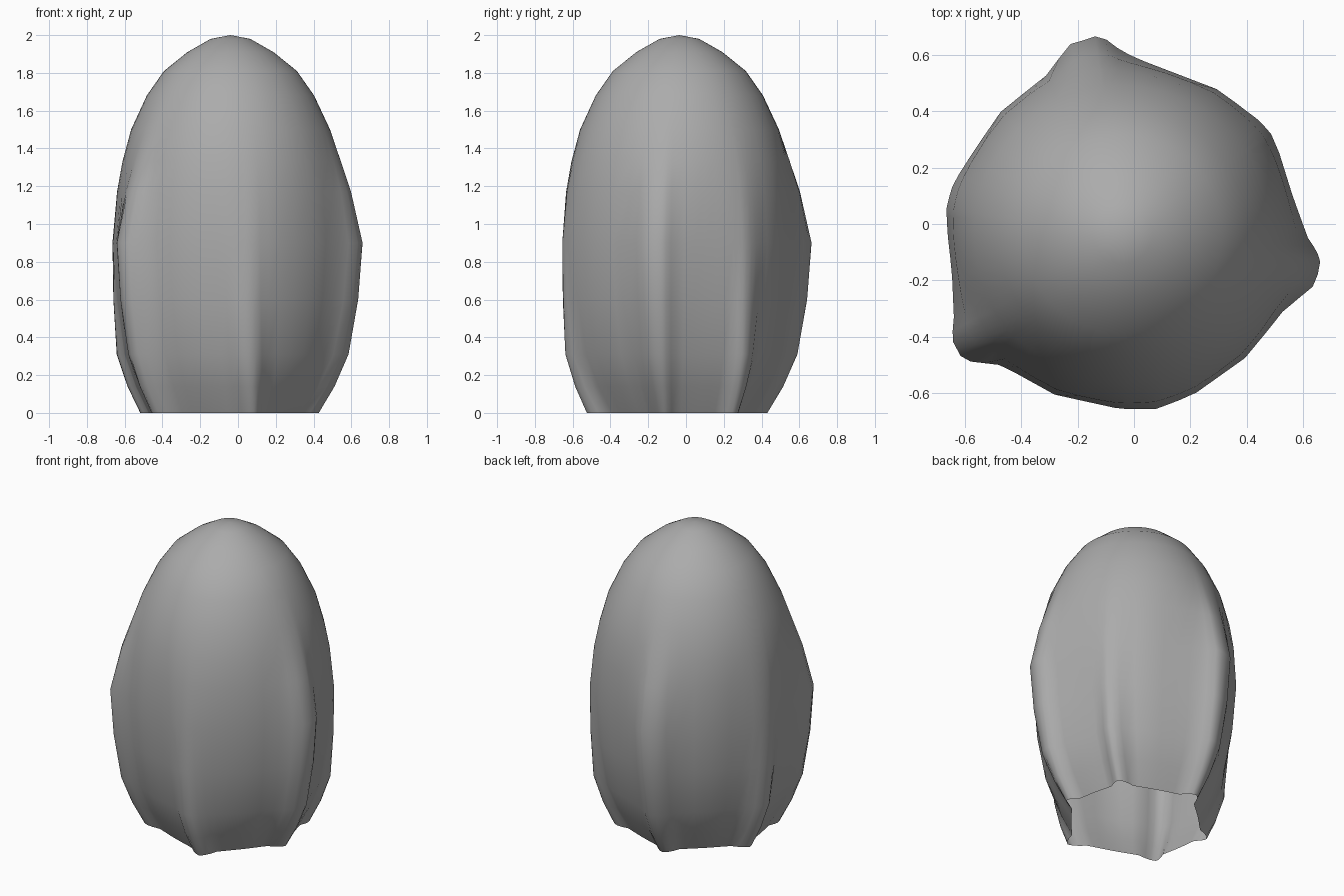
import bpy, bmesh
from math import sin, cos, radians, degrees, atan2, hypot, exp, pi

if "Cube" in bpy.data.objects:
    bpy.data.objects.remove(bpy.data.objects["Cube"])

CX, CY = -0.04, -0.035

# Widest cross-section (counter-clockwise)
outline = [(.66, -.13), (.645, -.09), (.62, -.06), (.565, .09), (.515, .25), (.485, .32),
           (.445, .365), (.30, .475), (0, .59), (-.07, .63), (-.10, .655), (-.14, .665),
           (-.175, .65), (-.21, .65), (-.24, .625), (-.30, .535), (-.47, .40), (-.56, .27),
           (-.64, .145), (-.665, .06), (-.66, -.04), (-.645, -.17), (-.638, -.33),
           (-.645, -.41), (-.61, -.475), (-.58, -.487), (-.47, -.50), (-.28, -.605),
           (-.05, -.655), (.08, -.655), (.21, -.605), (.40, -.47), (.535, -.30),
           (.62, -.235), (.645, -.21)]
polar = sorted((degrees(atan2(y - CY, x - CX)) % 360, hypot(x - CX, y - CY)) for x, y in outline)
polar = [(polar[-1][0] - 360, polar[-1][1])] + polar + [(polar[0][0] + 360, polar[0][1])]


def mid_radius(a):
    # Straight edge between neighbouring outline points
    a %= 360
    for (a0, r0), (a1, r1) in zip(polar, polar[1:]):
        if a0 <= a <= a1:
            return chord_radius(r0, r1, radians(a1 - a0), radians(a - a0))


def chord_radius(r0, r1, gap, a):
    return r0 * r1 * sin(gap) / (r0 * sin(a) + r1 * sin(gap - a))


# Six ribs: angle at the middle, angle at the rim, radius at the rim, minor rib?
ribs = [(-8, -10, .475, 0), (34, 38, .485, 1), (98, 101, .475, 0),
        (172, 168, .488, 1), (217, 216, .51, 0), (277, 284, .505, 1)]
steps = [0, .05, .1, .16, .24, .36, .5, .64, .76, .84, .9, .95]
columns = []
for i, (m0, b0, r0, k0) in enumerate(ribs):
    m1, b1, r1, k1 = ribs[(i + 1) % 6]
    if i == 5:
        m1, b1 = m1 + 360, b1 + 360
    for t in steps:
        gap, a = radians(b1 - b0), radians((b1 - b0) * t)
        flat = chord_radius(r0 - .04, r1 - .04, gap, a) + .01 * sin(pi * t)
        n0, n1 = exp(-(t / .12) ** 4), exp(-((1 - t) / .12) ** 4)
        ma = m0 + (m1 - m0) * t
        columns.append((ma, mid_radius(ma), b0 + (b1 - b0) * t,
                        flat + .04 * (n0 + n1), k0 * n0 + k1 * n1))

# Height, blend to rim section, minor rib height, blend to round dome, dome radius
rows = [(0, 1, 0, 0, 0), (.14, .64, .015, 0, 0), (.31, .32, .025, 0, 0), (.6, .1, .01, 0, 0),
        (.9, 0, 0, 0, 0), (1.17, 0, 0, .48, .578), (1.33, 0, 0, .78, .558),
        (1.5, 0, 0, .96, .522), (1.68, 0, 0, 1, .443), (1.81, 0, 0, 1, .352),
        (1.91, 0, 0, 1, .228), (1.98, 0, 0, 1, .105)]

# Ribbed open shell
bm = bmesh.new()
rings = []
for z, low, bump, dome, rad in rows:
    ring = []
    for ma, mr, ba, br, k in columns:
        a = radians(ma + (ba - ma) * low)
        r = mr + (br - mr) * low + bump * k
        r += (rad - r) * dome
        ring.append(bm.verts.new((CX + r * cos(a), CY + r * sin(a), z)))
    rings.append(ring)
n = len(columns)
for lo, hi in zip(rings, rings[1:]):
    for j in range(n):
        bm.faces.new((lo[j], lo[(j + 1) % n], hi[(j + 1) % n], hi[j]))
apex = bm.verts.new((CX, CY, 2))
for j in range(n):
    bm.faces.new((rings[-1][j], rings[-1][(j + 1) % n], apex))
for f in bm.faces:
    f.smooth = True
mesh = bpy.data.meshes.new("ribbed_shell")
bm.to_mesh(mesh)
bm.free()
shell = bpy.data.objects.new("ribbed_shell", mesh)
bpy.context.collection.objects.link(shell)

# Dark grey surface
grey = bpy.data.materials.new("dark_grey")
grey.diffuse_color = (.41, .41, .41, 1)
grey.use_nodes = True
grey.node_tree.nodes["Principled BSDF"].inputs["Base Color"].default_value = grey.diffuse_color
mesh.materials.append(grey)
